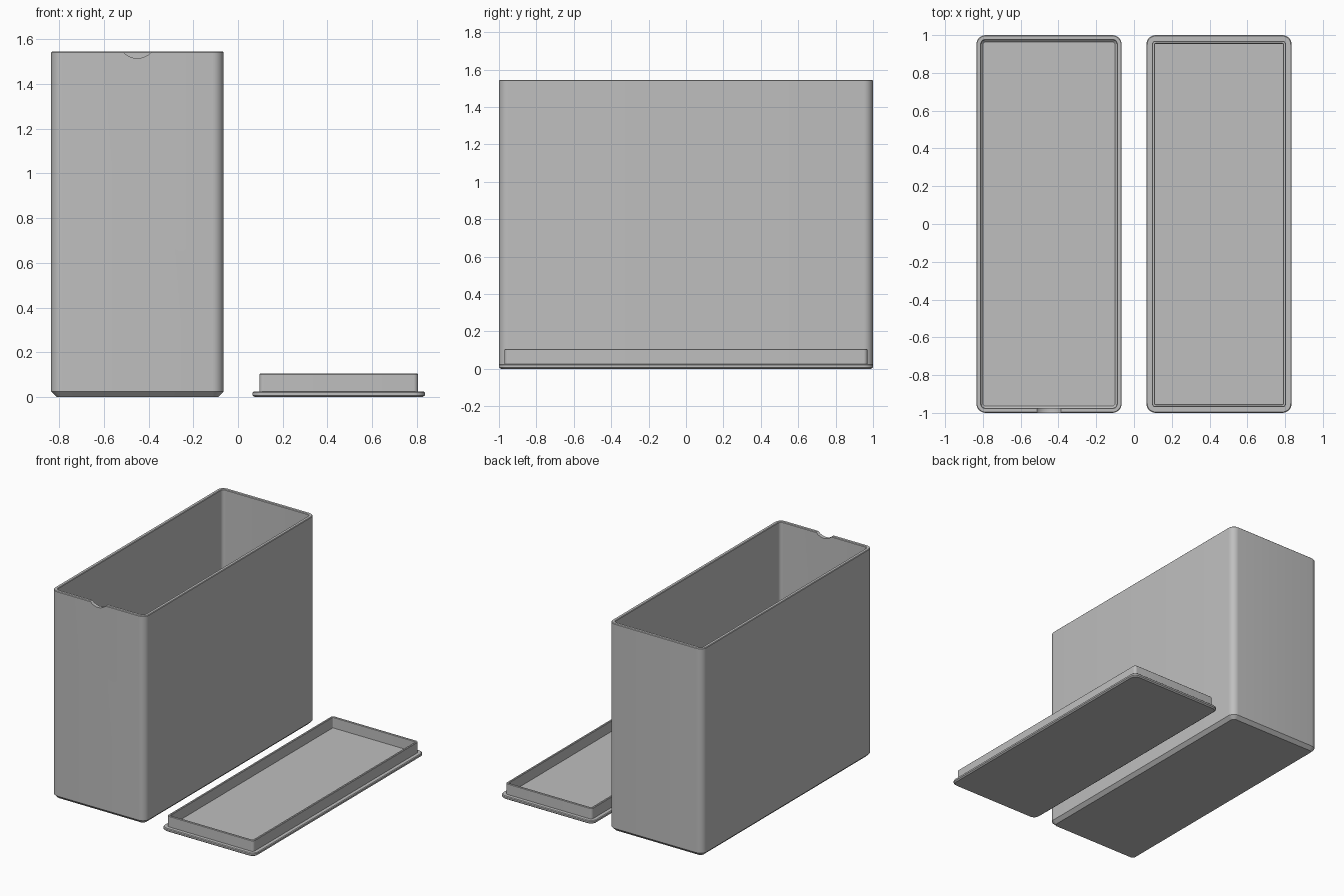
import bpy, bmesh, math

old = bpy.data.objects.get("Cube")
if old:
    bpy.data.objects.remove(old)

HALF_X, HALF_Y, CORNER, STEPS = 0.385, 1.0, 0.05, 8

grey = bpy.data.materials.new("light grey plastic")
grey.use_nodes = True
COLOUR = (0.52, 0.52, 0.52, 1)
grey.diffuse_color = COLOUR
grey.node_tree.nodes["Principled BSDF"].inputs["Base Color"].default_value = COLOUR


def ring(bm, inset, z):
    """Rounded rectangle, offset inwards by inset."""
    r = max(CORNER - inset, 0.006)
    cx, cy = HALF_X - inset - r, HALF_Y - inset - r
    verts = []
    for q, (sx, sy) in enumerate(((1, 1), (-1, 1), (-1, -1), (1, -1))):
        for i in range(STEPS + 1):
            a = math.pi / 2 * (q + i / STEPS)
            verts.append(bm.verts.new((sx * cx + r * math.cos(a),
                                       sy * cy + r * math.sin(a), z)))
    return verts


def tray(name, x, profile):
    """Loft rings from the underside, over the rim, to the inner floor."""
    bm = bmesh.new()
    rings = [ring(bm, d, z) for d, z in profile]
    for a, b in zip(rings, rings[1:]):
        for i in range(len(a)):
            j = (i + 1) % len(a)
            bm.faces.new((a[i], a[j], b[j], b[i]))
    bm.faces.new(rings[0][::-1])
    bm.faces.new(rings[-1])
    mesh = bpy.data.meshes.new(name)
    bm.to_mesh(mesh)
    bm.free()
    mesh.materials.append(grey)
    obj = bpy.data.objects.new(name, mesh)
    obj.location.x = x
    bpy.context.collection.objects.link(obj)
    return obj


def select(obj):
    bpy.ops.object.select_all(action='DESELECT')
    obj.select_set(True)
    bpy.context.view_layer.objects.active = obj


# Deep open box with chamfered base and softened rim
box = tray("box_body", -0.45, [
    (0.025, 0), (0, 0.025), (0, 1.541), (0.004, 1.545),
    (0.022, 1.545), (0.026, 1.541), (0.026, 0.037), (0.036, 0.027)])

# Lid plate with a raised inner lip
lid = tray("lid", 0.45, [
    (0.01, 0), (0, 0.008), (0, 0.02), (0.005, 0.025), (0.03, 0.025),
    (0.03, 0.102), (0.033, 0.105), (0.043, 0.105), (0.046, 0.102), (0.046, 0.025)])

# Thumb notch cut through the front wall
bpy.ops.mesh.primitive_cylinder_add(vertices=96, radius=0.085, depth=0.1,
                                    location=(-0.45, -1, 1.6),
                                    rotation=(math.pi / 2, 0, 0))
cutter = bpy.context.object
cutter.name = "notch_cutter"
cutter.hide_render = True
cutter.data.materials.append(grey)
select(box)
cut = box.modifiers.new("thumb notch", 'BOOLEAN')
cut.operation = 'DIFFERENCE'
cut.solver = 'EXACT'
cut.object = cutter
bpy.ops.object.modifier_apply(modifier=cut.name)
bpy.data.objects.remove(cutter)

for part in (box, lid):
    select(part)
    bpy.ops.object.shade_smooth_by_angle(angle=math.radians(30))
